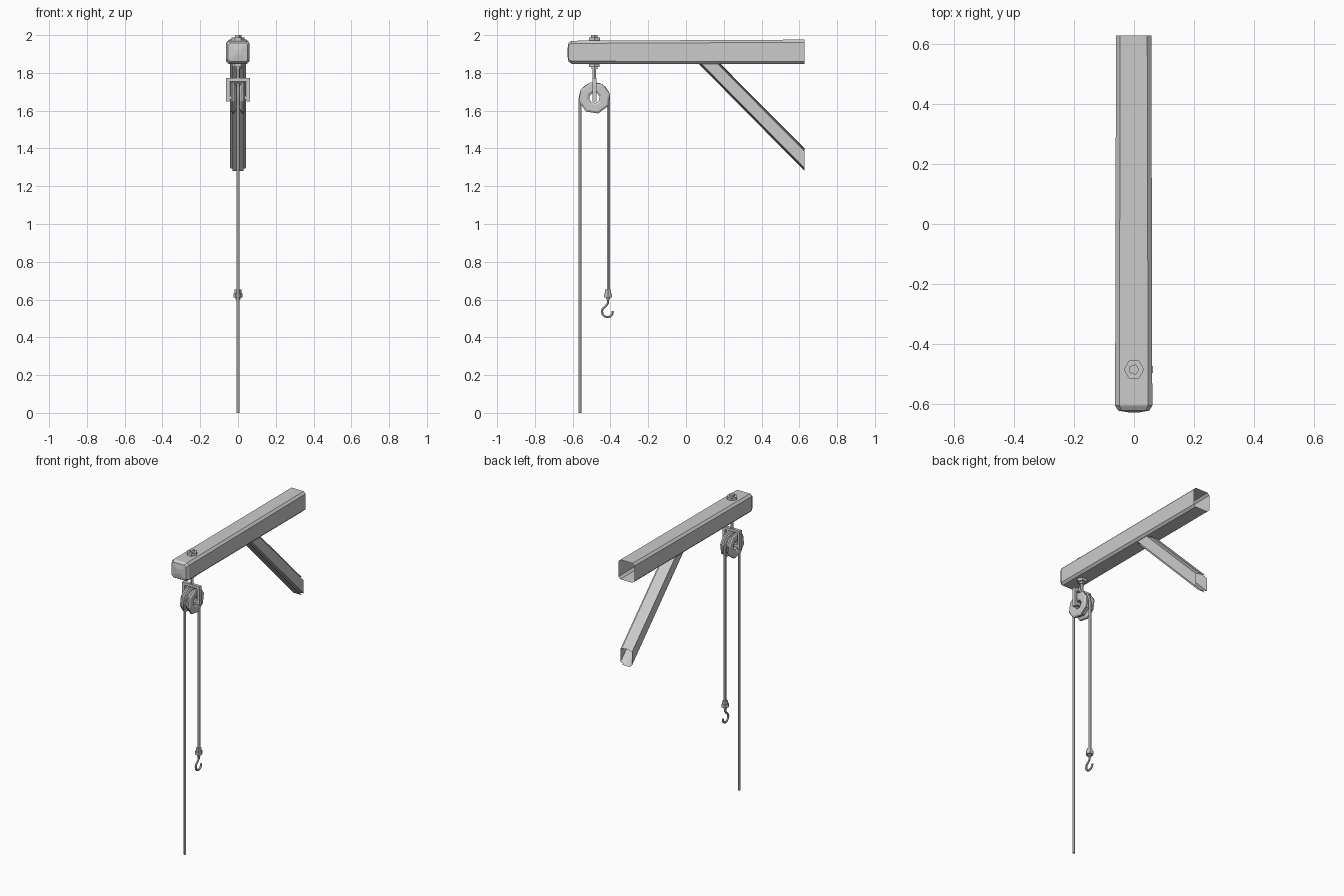
import bpy, bmesh, math
from mathutils import Vector, Matrix

if "Cube" in bpy.data.objects:
    bpy.data.objects.remove(bpy.data.objects["Cube"])

grey = bpy.data.materials.new("plain_grey")
grey.use_nodes = True
GREY = (0.6, 0.6, 0.6, 1)
grey.diffuse_color = GREY
grey.node_tree.nodes["Principled BSDF"].inputs["Base Color"].default_value = GREY


def finish(name, bm):
    bmesh.ops.recalc_face_normals(bm, faces=bm.faces)
    mesh = bpy.data.meshes.new(name)
    bm.to_mesh(mesh)
    bm.free()
    ob = bpy.data.objects.new(name, mesh)
    ob.data.materials.append(grey)
    bpy.context.collection.objects.link(ob)
    return ob


def loft(name, rings, cap_start=False, cap_end=False, closed=False):
    """Skin a sequence of equally sized rings."""
    bm = bmesh.new()
    loops = [[bm.verts.new(p) for p in ring] for ring in rings]
    pairs = list(zip(loops, loops[1:]))
    if closed:
        pairs.append((loops[-1], loops[0]))
    for a, b in pairs:
        for i in range(len(a)):
            j = (i + 1) % len(a)
            bm.faces.new((a[i], a[j], b[j], b[i]))
    if cap_start:
        bm.faces.new(loops[0])
    if cap_end:
        bm.faces.new(loops[-1])
    return finish(name, bm)


def chamfered(hw, hh, c):
    """Eight-point outline of a rectangle with cut corners."""
    return [(-hw + c, -hh), (hw - c, -hh), (hw, -hh + c), (hw, hh - c),
            (hw - c, hh), (-hw + c, hh), (-hw, hh - c), (-hw, -hh + c)]


def box(name, size, centre):
    bm = bmesh.new()
    bmesh.ops.create_cube(bm, size=1, matrix=Matrix.Translation(centre) @ Matrix.Diagonal((*size, 1)))
    return finish(name, bm)


def prism(name, sides, r, z0, z1, y):
    rings = [[(r * math.cos(math.tau * i / sides), y + r * math.sin(math.tau * i / sides), z)
              for i in range(sides)] for z in (z0, z1)]
    return loft(name, rings, True, True)


def tube(name, path, r, sides=6):
    """Sweep a polygon along a path in the x = 0 plane."""
    pts = [Vector((0, y, z)) for y, z in path]
    rings = []
    for i, p in enumerate(pts):
        t = (pts[min(i + 1, len(pts) - 1)] - pts[max(i - 1, 0)]).normalized()
        n = t.cross(Vector((1, 0, 0)))
        rings.append([p + r * (math.cos(math.tau * k / sides) * Vector((1, 0, 0))
                               + math.sin(math.tau * k / sides) * n) for k in range(sides)])
    return loft(name, rings, True, True)


def arc(cy, cz, r, a0, a1, n):
    angles = [math.radians(a0 + (a1 - a0) * i / n) for i in range(n + 1)]
    return [(cy + r * math.cos(a), cz + r * math.sin(a)) for a in angles]


# Hollow beam: open at the back, blunt chamfered cap at the front
beam_rings = []
for y, hw, hh, c, mid in ((0.628, 0.059, 0.065, 0.014, 1.911), (-0.605, 0.062, 0.061, 0.014, 1.909),
                          (-0.622, 0.052, 0.050, 0.012, 1.909)):
    beam_rings.append([(x - 0.001, y, mid + z) for x, z in chamfered(hw, hh, c)])
beam_rings.append([(x * 0.3, -0.628, 1.909 + z * 0.3) for x, z in chamfered(0.052, 0.050, 0.012)])
loft("beam", beam_rings, cap_end=True)

# Hollow diagonal brace, cut level under the beam and upright at the back
outline = [(x, v + 0.5) for x, v in chamfered(0.042, 0.5, 0.13)]
outline = [(math.copysign(0.029, x) if v in (0, 1) else x, v) for x, v in outline]
loft("brace", [[(x, 0.065 + 0.115 * v, 1.85) for x, v in outline],
               [(x, 0.628, 1.28 + 0.12 * v) for x, v in outline]])

# Bolt through the beam with a nut on each side
PY, PZ = -0.485, 1.668
prism("top_nut", 6, 0.034, 1.965, 1.988, PY)
prism("bolt_tip", 5, 0.018, 1.988, 2.0, PY)
prism("bottom_nut", 6, 0.032, 1.832, 1.852, PY)
prism("bottom_collar", 6, 0.018, 1.82, 1.832, PY)
prism("hanger_rod", 6, 0.011, 1.765, 1.83, PY)

# Stirrup that carries the wheel
box("stirrup_top", (0.128, 0.022, 0.018), (0, PY, 1.764))
for side, label in ((-1, "right"), (1, "left")):
    box("stirrup_leg_" + label, (0.018, 0.022, 0.12), (side * 0.055, PY, 1.708))
box("axle", (0.1, 0.02, 0.02), (0, PY, PZ))

# Eight-sided grooved wheel with a hollow hub
profile = [(-0.037, 0.04), (-0.037, 0.074), (-0.03, 0.085), (-0.02, 0.085), (-0.009, 0.066),
           (0.009, 0.066), (0.02, 0.085), (0.03, 0.085), (0.037, 0.074), (0.037, 0.04),
           (0.03, 0.028), (-0.03, 0.028)]
rings = []
for i in range(8):
    a = math.tau * (i + 0.3) / 8
    rings.append([(x, PY + r * math.cos(a), PZ + r * math.sin(a)) for x, r in profile])
loft("pulley_wheel", rings, closed=True)

# Rope over the wheel
tube("rope", [(PY - 0.075, 0)] + arc(PY, PZ, 0.075, 180, 0, 8) + [(PY + 0.075, 0.64)], 0.009)

# Hook with its socket
HY = PY + 0.072
prism("hook_socket", 6, 0.018, 0.63, 0.652, HY)
prism("hook_collar", 6, 0.024, 0.612, 0.632, HY)
prism("hook_neck", 6, 0.013, 0.6, 0.612, HY)
tube("hook", [(HY, 0.605), (HY, 0.58)] + arc(HY - 0.003, 0.536, 0.029, 115, 365, 8), 0.007)
